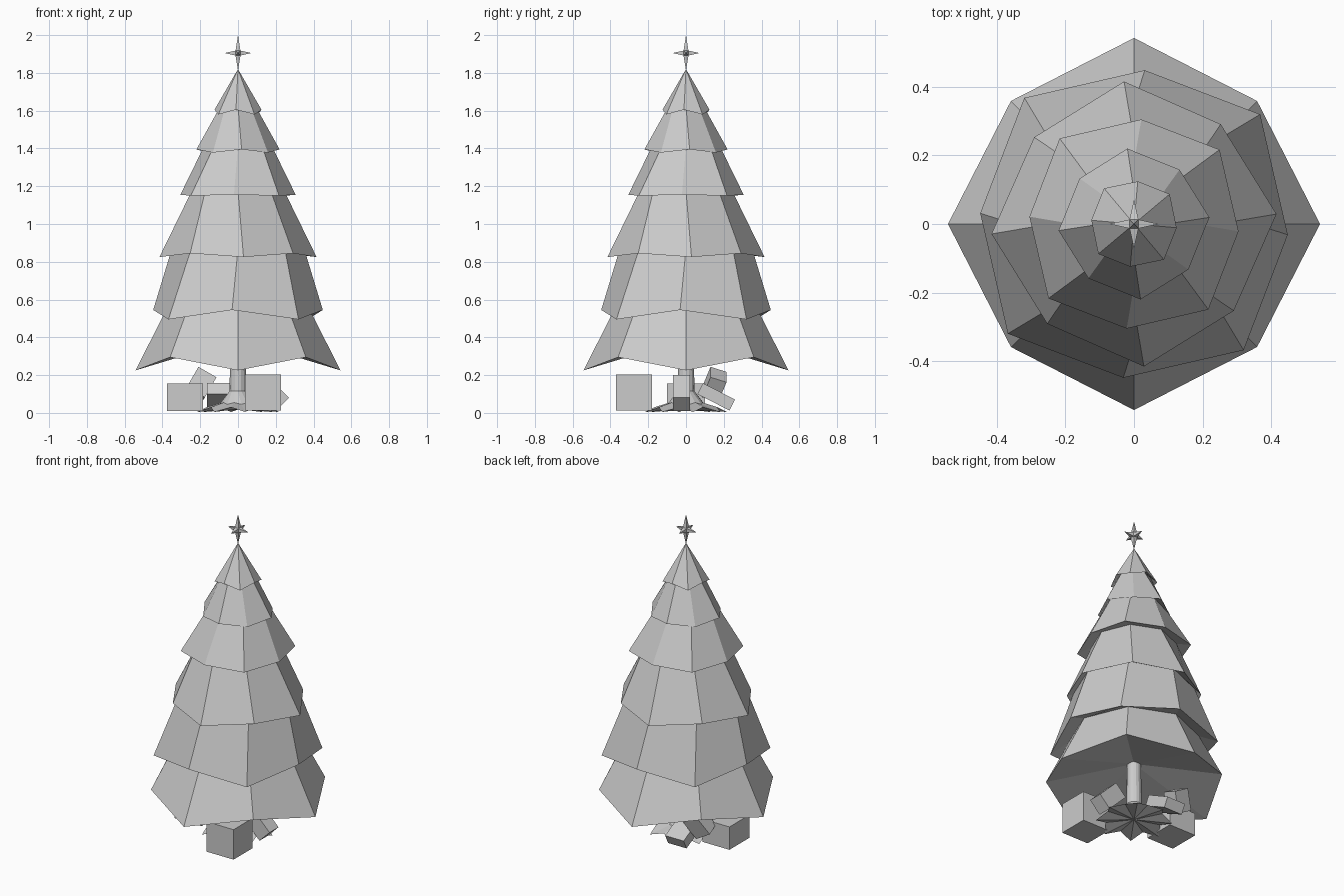
import bpy
from math import sin, cos, pi, radians
from mathutils import Euler

if "Cube" in bpy.data.objects:
    bpy.data.objects.remove(bpy.data.objects["Cube"])


def make(name, verts, faces):
    me = bpy.data.meshes.new(name)
    me.from_pydata(verts, [], faces)
    me.validate()
    ob = bpy.data.objects.new(name, me)
    bpy.context.collection.objects.link(ob)
    return ob


def ring(n, r_even, z_even, r_odd=None, z_odd=None, turn=0):
    # ring whose even and odd corners may differ in radius and height
    pts = []
    for i in range(n):
        odd = i % 2 and r_odd is not None
        r, z = (r_odd, z_odd) if odd else (r_even, z_even)
        a = 2 * pi * i / n + radians(turn)
        pts.append((r * cos(a), r * sin(a), z))
    return pts


def loft(name, rings, bottom, top):
    # skin stacked rings and close both ends to a point
    n = len(rings[0])
    verts = [p for r in rings for p in r] + [bottom, top]
    b, t = len(verts) - 2, len(verts) - 1
    faces = []
    for k in range(len(rings) - 1):
        for i in range(n):
            j = (i + 1) % n
            faces.append((k * n + i, k * n + j, (k + 1) * n + j, (k + 1) * n + i))
    last = (len(rings) - 1) * n
    for i in range(n):
        j = (i + 1) % n
        faces.append((j, i, b))
        faces.append((last + i, last + j, t))
    return make(name, verts, faces)


def box(name, center, size, rot=(0, 0, 0)):
    bpy.ops.mesh.primitive_cube_add(size=1, location=center)
    ob = bpy.context.object
    ob.name = name
    ob.scale = size
    ob.rotation_euler = Euler([radians(a) for a in rot])
    return ob


# Foliage tiers: cardinal r, z, diagonal r, z, turn, then top r, z
tiers = [
    (0.543, 0.225, 0.508, 0.295, 0, 0.375, 0.555),
    (0.450, 0.545, 0.488, 0.495, -4, 0.350, 0.870),
    (0.417, 0.825, 0.386, 0.845, 4, 0.245, 1.175),
    (0.306, 1.155, 0.331, 1.150, -4, 0.178, 1.415),
    (0.221, 1.395, 0.207, 1.378, 5, 0.095, 1.620),
    (0.125, 1.605, 0.136, 1.580, -5, None, None),
]
rings = []
for rc, zc, rd, zd, turn, rt, zt in tiers:
    rings.append(ring(8, rc, zc, rd, zd, turn))
    if rt:
        rings.append(ring(8, rt, zt))
loft("foliage", rings, (0, 0, 0.39), (0, 0, 1.82))

# Trunk with flared, wavy foot
loft("trunk", [
    ring(16, 0.22, 0.005, 0.17, 0.03, 10),
    ring(16, 0.10, 0.045, 0.09, 0.055, 10),
    ring(16, 0.045, 0.115),
    ring(16, 0.040, 0.39),
], (0, 0, 0.02), (0, 0, 0.42))

# Six-pointed star: a tiny cube with a spike on every face
c = 0.013
cz = 1.905
corners = [(x, y, cz + z) for x in (-c, c) for y in (-c, c) for z in (-c, c)]
tips = [(-0.072, 0, cz), (0.072, 0, cz), (0, -0.072, cz), (0, 0.072, cz),
        (0, 0, 1.812), (0, 0, 2.0)]
sides = [(0, 1, 3, 2), (4, 6, 7, 5), (0, 4, 5, 1), (2, 3, 7, 6), (0, 2, 6, 4), (1, 5, 7, 3)]
faces = [(s[i], s[(i + 1) % 4], 8 + k) for k, s in enumerate(sides) for i in range(4)]
make("star", corners + tips, faces)

# Presents
box("present_front", (0.133, -0.275, 0.107), (0.19, 0.19, 0.19))
box("present_left", (-0.28, 0.0, 0.083), (0.19, 0.20, 0.145))
box("present_leaning_right", (0.175, -0.025, 0.105), (0.17, 0.09, 0.10), (0, 45, 0))
box("present_leaning_back", (-0.10, 0.16, 0.085), (0.13, 0.19, 0.065), (-27, 0, 0))
box("present_tilted_left", (-0.20, 0.15, 0.15), (0.11, 0.09, 0.13), (-20, 30, 0))
